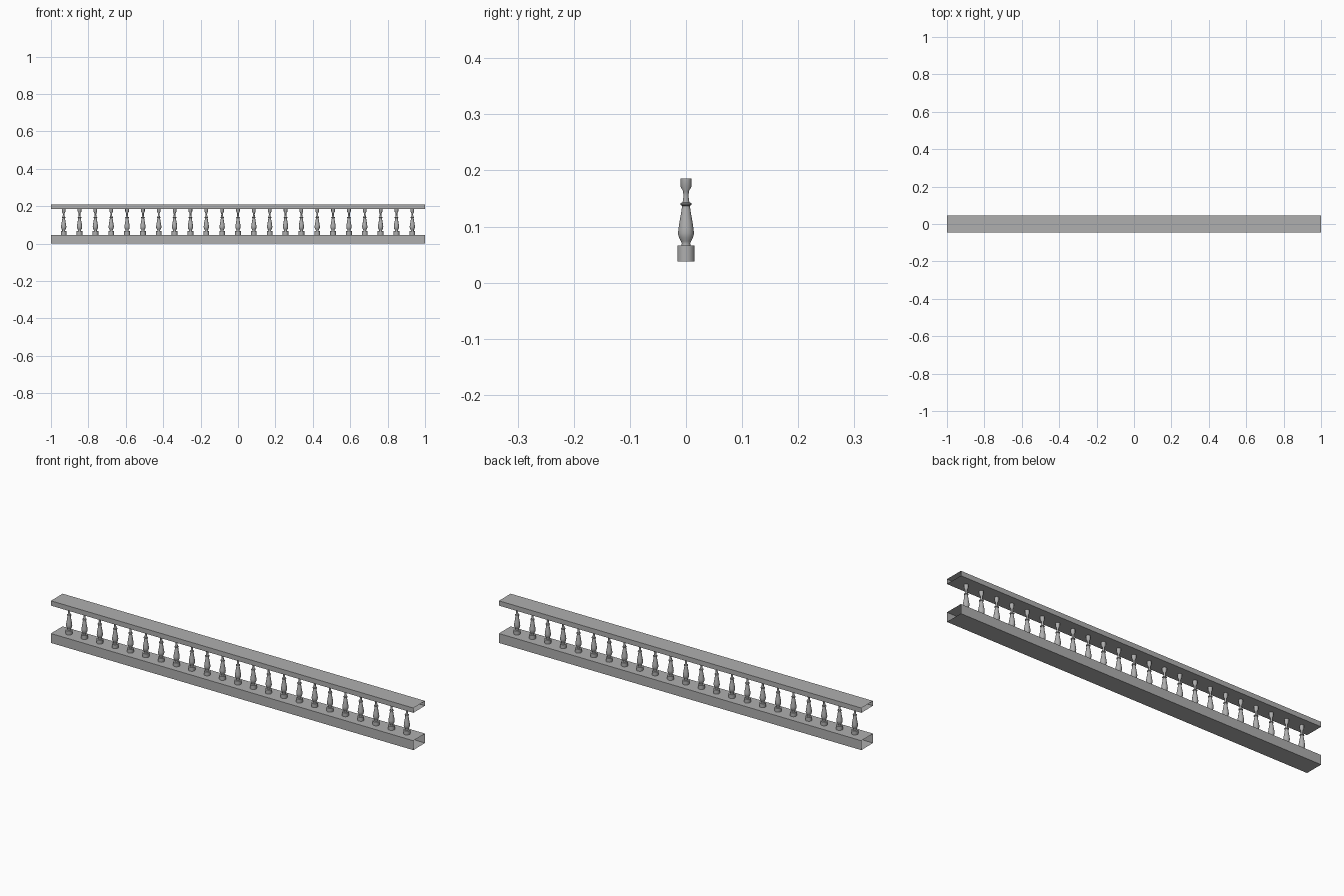
import bpy
import bmesh
import math
from mathutils import Matrix, Vector

if "Cube" in bpy.data.objects:
    bpy.data.objects.remove(bpy.data.objects["Cube"])

LENGTH, DEPTH = 2.0, 0.093
BALUSTERS, END_X = 23, 0.932

# Stone colour
stone = bpy.data.materials.new("stone_grey")
stone.use_nodes = True
GREY = (0.43, 0.43, 0.43, 1)
stone.diffuse_color = GREY
stone.node_tree.nodes["Principled BSDF"].inputs["Base Color"].default_value = GREY


def finish_mesh(bm, name):
    mesh = bpy.data.meshes.new(name)
    bm.to_mesh(mesh)
    bm.free()
    mesh.materials.append(stone)
    return mesh


def add_object(name, mesh, location=(0, 0, 0)):
    obj = bpy.data.objects.new(name, mesh)
    obj.location = location
    bpy.context.collection.objects.link(obj)
    return obj


def rail(name, bottom, top):
    """Hollow rectangular rail, open at both ends."""
    bm = bmesh.new()
    size = Matrix.Diagonal((LENGTH, DEPTH, top - bottom, 1))
    centre = Matrix.Translation((0, 0, (top + bottom) / 2))
    bmesh.ops.create_cube(bm, size=1, matrix=centre @ size)
    bm.normal_update()
    ends = [f for f in bm.faces if abs(f.normal.x) > 0.5]
    bmesh.ops.delete(bm, geom=ends, context='FACES')
    add_object(name, finish_mesh(bm, name))


def lathe(name, profile, sides):
    """Turn (radius, height) points about the z axis."""
    bm = bmesh.new()
    verts = [bm.verts.new((r, 0, z)) for r, z in profile]
    edges = [bm.edges.new(pair) for pair in zip(verts, verts[1:])]
    bmesh.ops.spin(bm, geom=verts + edges, cent=Vector(), axis=(0, 0, 1),
                   angle=math.tau, steps=sides, use_merge=False)
    bmesh.ops.remove_doubles(bm, verts=bm.verts, dist=0.00005)
    bmesh.ops.recalc_face_normals(bm, faces=bm.faces)
    return finish_mesh(bm, name)


# Plinth and handrail
rail("bottom_rail", 0, 0.047)
rail("top_rail", 0.186, 0.21)

# Baluster: foot, neck, bulb, tapering shaft, ring, upper neck, cap
profile = [
    (0, 0.038), (0.0155, 0.038), (0.0155, 0.066), (0.008, 0.066),
    (0.0075, 0.070), (0.009, 0.074), (0.0125, 0.080), (0.0142, 0.088),
    (0.0135, 0.096), (0.0112, 0.110), (0.0085, 0.126), (0.0068, 0.137),
    (0.0095, 0.138), (0.0103, 0.140), (0.0095, 0.142), (0.006, 0.143),
    (0.0045, 0.154), (0.0052, 0.163), (0.0098, 0.171), (0.0098, 0.186),
    (0, 0.186),
]
baluster = lathe("baluster", profile, 20)

# Evenly spaced row
row = []
for i in range(BALUSTERS):
    x = -END_X + 2 * END_X * i / (BALUSTERS - 1)
    row.append(add_object(f"baluster_{i + 1}", baluster, (x, 0, 0)))

# Shared mesh: shading one baluster shades the row
bpy.ops.object.select_all(action='DESELECT')
row[0].select_set(True)
bpy.context.view_layer.objects.active = row[0]
bpy.ops.object.shade_smooth_by_angle(angle=math.radians(35))
